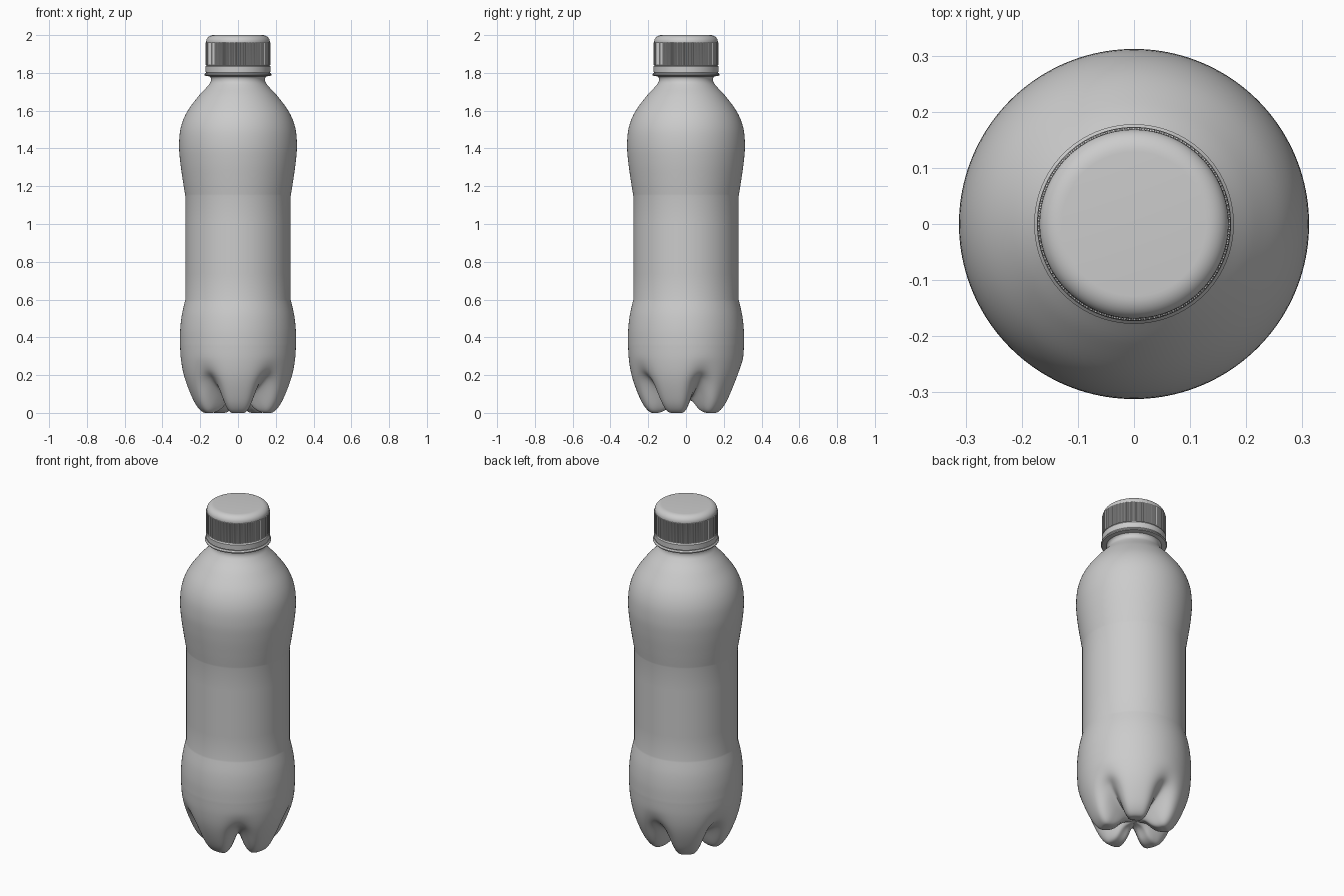
import bpy, bmesh, math

if "Cube" in bpy.data.objects:
    bpy.data.objects.remove(bpy.data.objects["Cube"])


def spline(pts, n=6):
    """Catmull-Rom curve through (r, z) points."""
    out = []
    ext = [pts[0]] + pts + [pts[-1]]
    for i in range(1, len(ext) - 2):
        a, b, c, d = ext[i - 1:i + 3]
        for k in range(n):
            t = k / n
            out.append(tuple(0.5 * (2 * b[j] + (c[j] - a[j]) * t
                       + (2 * a[j] - 5 * b[j] + 4 * c[j] - d[j]) * t * t
                       + (3 * b[j] - a[j] - 3 * c[j] + d[j]) * t ** 3) for j in (0, 1)))
    return out + [pts[-1]]


def revolve(name, rings, segs, point, cap_start=False, cap_end=False, angle=30):
    """Skin rings around z; point(ring, theta, i) returns (r, z)."""
    bm = bmesh.new()
    loops = []
    for ring in rings:
        loop = []
        for i in range(segs):
            th = 2 * math.pi * i / segs - math.pi / 2
            r, z = point(ring, th, i)
            loop.append(bm.verts.new((r * math.cos(th), r * math.sin(th), z)))
        loops.append(loop)
    for a, b in zip(loops, loops[1:]):
        for i in range(segs):
            j = (i + 1) % segs
            bm.faces.new((a[i], a[j], b[j], b[i]))
    if cap_start:
        bm.faces.new(loops[0][::-1])
    if cap_end:
        bm.faces.new(loops[-1])
    bmesh.ops.recalc_face_normals(bm, faces=bm.faces)
    me = bpy.data.meshes.new(name)
    bm.to_mesh(me)
    bm.free()
    ob = bpy.data.objects.new(name, me)
    bpy.context.collection.objects.link(ob)
    bpy.ops.object.select_all(action='DESELECT')
    ob.select_set(True)
    bpy.context.view_layer.objects.active = ob
    bpy.ops.object.shade_smooth_by_angle(angle=math.radians(angle))
    return ob


# Bottle body: five-footed base blended between a foot and a groove profile
foot = spline([(0.005, 0.07), (0.06, 0.058), (0.11, 0.015), (0.15, 0.0), (0.19, 0.004),
               (0.227, 0.045), (0.262, 0.12), (0.288, 0.2), (0.302, 0.28), (0.307, 0.36)])
groove = spline([(0.005, 0.07), (0.05, 0.075), (0.09, 0.085), (0.125, 0.1), (0.16, 0.122),
                 (0.2, 0.152), (0.238, 0.185), (0.278, 0.225), (0.301, 0.285), (0.307, 0.36)])
upper = spline([(0.307, 0.36), (0.306, 0.44), (0.297, 0.52), (0.279, 0.6)])[1:]
label = [(0.279, 0.6 + 0.55 * k / 4) for k in range(1, 5)]
shoulder = spline([(0.279, 1.15), (0.292, 1.23), (0.306, 1.33), (0.312, 1.42), (0.303, 1.51),
                   (0.272, 1.59), (0.215, 1.67), (0.165, 1.725), (0.146, 1.75), (0.143, 1.77),
                   (0.15, 1.782)])[1:]
rings = list(zip(foot, groove)) + [(p, p) for p in upper + label + shoulder]


def body_point(ring, th, i):
    w = ((1 - math.cos(5 * (th + math.pi / 2))) / 2) ** 2.6
    return tuple(max(0.0, f + (g - f) * w) for f, g in zip(*ring))


revolve("bottle_body", rings, 160, body_point, cap_start=True, angle=40)


def plain(ring, th, i):
    return ring


# Support ring on the neck
revolve("neck_ring", [(0.143, 1.78), (0.174, 1.785), (0.178, 1.789), (0.178, 1.793),
                      (0.172, 1.8), (0.14, 1.803)], 96, plain)

# Tamper band below the cap
revolve("tamper_band", [(0.14, 1.8), (0.168, 1.8), (0.172, 1.806), (0.173, 1.834),
                        (0.169, 1.84), (0.14, 1.84)], 96, plain)


# Ribbed screw cap with a rounded top
def cap_point(ring, th, i):
    r, z, depth = ring
    return r - (depth if i % 4 >= 2 else 0), z


cap = [(0.15, 1.838, 0), (0.172, 1.841, 0), (0.172, 1.843, 0.004), (0.172, 1.96, 0.004),
       (0.1685, 1.961, 0)]
cap += [(0.1285 + 0.04 * math.cos(a), 1.966 + 0.034 * math.sin(a), 0)
        for a in (math.pi / 2 * k / 8 for k in range(9))]
revolve("screw_cap", cap, 480, cap_point, cap_end=True)
